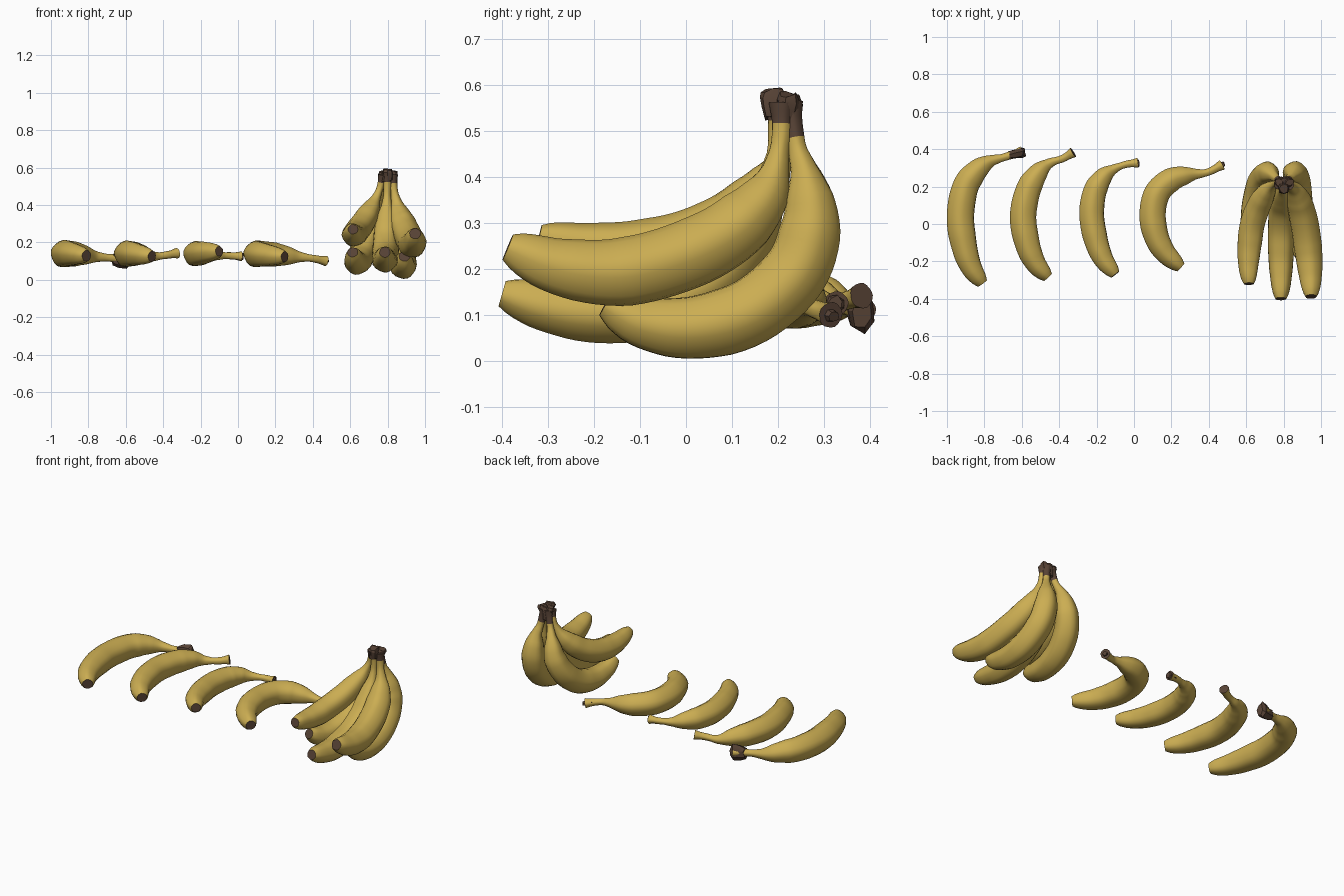
import bpy, bmesh, math, random
from mathutils import Vector

if "Cube" in bpy.data.objects:
    bpy.data.objects.remove(bpy.data.objects["Cube"])

random.seed(4)


def material(name, rgb):
    m = bpy.data.materials.new(name)
    m.diffuse_color = (*rgb, 1)
    m.use_nodes = True
    m.node_tree.nodes["Principled BSDF"].inputs["Base Color"].default_value = m.diffuse_color
    return m


YELLOW = material("banana yellow", (0.60, 0.42, 0.085))
BROWN = material("stem brown", (0.095, 0.055, 0.036))

# radius along a banana: (fraction of length from the stem, share of full radius)
PROFILE = [(0, .40), (.04, .30), (.12, .27), (.18, .40), (.25, .70), (.34, .92), (.48, 1),
           (.68, 1), (.82, .88), (.92, .72), (.97, .58), (1, .40)]
SIDES = 20


def profile(t):
    for (a, ra), (b, rb) in zip(PROFILE, PROFILE[1:]):
        if t <= b:
            return ra + (rb - ra) * (t - a) / (b - a)
    return PROFILE[-1][1]


def smooth_path(points, steps=6):
    p = [Vector(q) for q in points]
    p = [2 * p[0] - p[1]] + p + [2 * p[-1] - p[-2]]
    out = []
    for i in range(1, len(p) - 2):
        a, b, c, d = p[i - 1:i + 3]
        for k in range(steps):
            t = k / steps
            out.append(0.5 * (2 * b + (c - a) * t + (2 * a - 5 * b + 4 * c - d) * t * t
                              + (3 * b - a - 3 * c + d) * t ** 3))
    return out + [p[-2]]


def finish(name, bm, angle):
    bmesh.ops.recalc_face_normals(bm, faces=bm.faces)
    mesh = bpy.data.meshes.new(name)
    bm.to_mesh(mesh)
    bm.free()
    mesh.materials.append(YELLOW)
    mesh.materials.append(BROWN)
    ob = bpy.data.objects.new(name, mesh)
    bpy.context.collection.objects.link(ob)
    bpy.ops.object.select_all(action='DESELECT')
    ob.select_set(True)
    bpy.context.view_layer.objects.active = ob
    bpy.ops.object.shade_smooth_by_angle(angle=math.radians(angle))


def banana(name, points, radius, brown=0.0):
    """Slightly five-sided tube from stem to tip; stem part up to 'brown' and both ends are dark."""
    path = smooth_path(points)
    dist = [0]
    for a, b in zip(path, path[1:]):
        dist.append(dist[-1] + (b - a).length)
    bm = bmesh.new()
    rings = []
    side = None
    for i, c in enumerate(path):
        tan = (path[min(i + 1, len(path) - 1)] - path[max(i - 1, 0)]).normalized()
        if side is None:
            side = tan.orthogonal()
        side = (side - tan * side.dot(tan)).normalized()
        up = tan.cross(side)
        r = radius * profile(dist[i] / dist[-1])
        ring = []
        for k in range(SIDES):
            a = math.tau * k / SIDES
            rr = r * (1 + 0.03 * math.cos(5 * a))
            ring.append(bm.verts.new(c + (side * math.cos(a) + up * math.sin(a)) * rr))
        rings.append(ring)
    for i in range(len(rings) - 1):
        for k in range(SIDES):
            n = (k + 1) % SIDES
            f = bm.faces.new((rings[i][k], rings[i][n], rings[i + 1][n], rings[i + 1][k]))
            f.material_index = int(dist[i + 1] / dist[-1] <= brown)
    for ring in (rings[0], rings[-1]):
        bm.faces.new(ring).material_index = 1
    finish(name, bm, 45)


def stub(name, start, end, r0, r1, tall=1.0, sides=7, jag=0.2):
    """Rough dark lump where a stem was cut."""
    a, b = Vector(start), Vector(end)
    d = (b - a).normalized()
    ref = Vector((0, 0, 1)) if abs(d.z) < 0.7 else Vector((1, 0, 0))
    side = d.cross(ref).normalized()
    up = side.cross(d)
    bm = bmesh.new()
    rings = []
    for t in (0, .4, .8, 1):
        r = r0 + (r1 - r0) * min(1, t * 1.6)
        if t == 1:
            r *= 0.8
        ring = []
        for k in range(sides):
            g = math.tau * k / sides
            q = r * random.uniform(1 - jag, 1 + jag)
            slip = d * random.uniform(-jag, jag) * (b - a).length * 0.4
            ring.append(bm.verts.new(a.lerp(b, t) + slip + side * q * math.cos(g) + up * q * tall * math.sin(g)))
        rings.append(ring)
    for r, s in zip(rings, rings[1:]):
        for k in range(sides):
            n = (k + 1) % sides
            bm.faces.new((r[k], r[n], s[n], s[k]))
    bm.faces.new(rings[0])
    bm.faces.new(rings[-1])
    for f in bm.faces:
        f.material_index = 1
    finish(name, bm, 25)


# four loose bananas lying side by side
banana("loose_banana_1", [(-.60, .385, .11), (-.70, .355, .118), (-.78, .33, .125), (-.85, .275, .135),
       (-.905, .187, .138), (-.928, .03, .138), (-.905, -.13, .138), (-.868, -.235, .135), (-.81, -.318, .128)], .073)
stub("loose_stem_1", (-.665, .367, .112), (-.58, .385, .108), .022, .028, 1.6)

banana("loose_banana_2", [(-.325, .382, .142), (-.38, .35, .132), (-.45, .325, .125), (-.51, .275, .135),
       (-.565, .18, .138), (-.592, .037, .138), (-.568, -.11, .138), (-.525, -.21, .133), (-.46, -.285, .125)], .07)

banana("loose_banana_3", [(.02, .327, .125), (-.045, .318, .128), (-.11, .292, .13), (-.165, .25, .137),
       (-.21, .17, .138), (-.226, .05, .138), (-.205, -.08, .14), (-.165, -.185, .146), (-.10, -.27, .152)], .066)
stub("loose_stem_3", (-.015, .324, .124), (.03, .326, .124), .018, .021)

banana("loose_banana_4", [(.47, .315, .10), (.39, .275, .115), (.295, .262, .125), (.20, .235, .134),
       (.125, .165, .138), (.10, .053, .137), (.118, -.06, .135), (.165, -.15, .13), (.25, -.232, .123)], .07)
stub("loose_stem_4", (.435, .297, .106), (.48, .322, .097), .019, .014)

# bunch: three bananas reaching forward, two behind curling underneath
banana("bunch_upper_right", [(.825, .21, .56), (.835, .205, .47), (.86, .175, .365), (.89, .095, .28),
       (.915, -.02, .222), (.932, -.15, .192), (.943, -.28, .205), (.947, -.388, .247)], .075, .06)
banana("bunch_upper_left", [(.775, .21, .56), (.755, .215, .48), (.715, .18, .39), (.67, .10, .31),
       (.635, 0, .262), (.62, -.11, .242), (.613, -.22, .247), (.615, -.32, .27)], .066, .06)
banana("bunch_middle", [(.80, .20, .56), (.797, .195, .45), (.793, .16, .33), (.79, .085, .21),
       (.787, -.03, .135), (.785, -.17, .107), (.785, -.29, .117), (.785, -.40, .147)], .071, .06)
banana("bunch_lower_right", [(.815, .225, .56), (.83, .24, .47), (.85, .262, .39), (.86, .27, .29),
       (.868, .235, .19), (.878, .14, .107), (.884, .02, .073), (.887, -.09, .083), (.89, -.175, .125)], .073, .10)
banana("bunch_lower_left", [(.785, .225, .56), (.765, .24, .47), (.735, .265, .39), (.71, .27, .29),
       (.68, .23, .20), (.655, .14, .125), (.637, .02, .093), (.625, -.09, .105), (.613, -.18, .147)], .07, .10)

# rough crown joining the bunch
stub("crown_front_knob", (.80, .195, .53), (.80, .19, .59), .026, .030, 1.0, 8)
stub("crown_left", (.785, .222, .515), (.775, .22, .58), .022, .026)
stub("crown_right", (.818, .222, .515), (.832, .222, .58), .022, .026)
stub("crown_back", (.80, .235, .50), (.805, .232, .575), .018, .022, 1.3)
